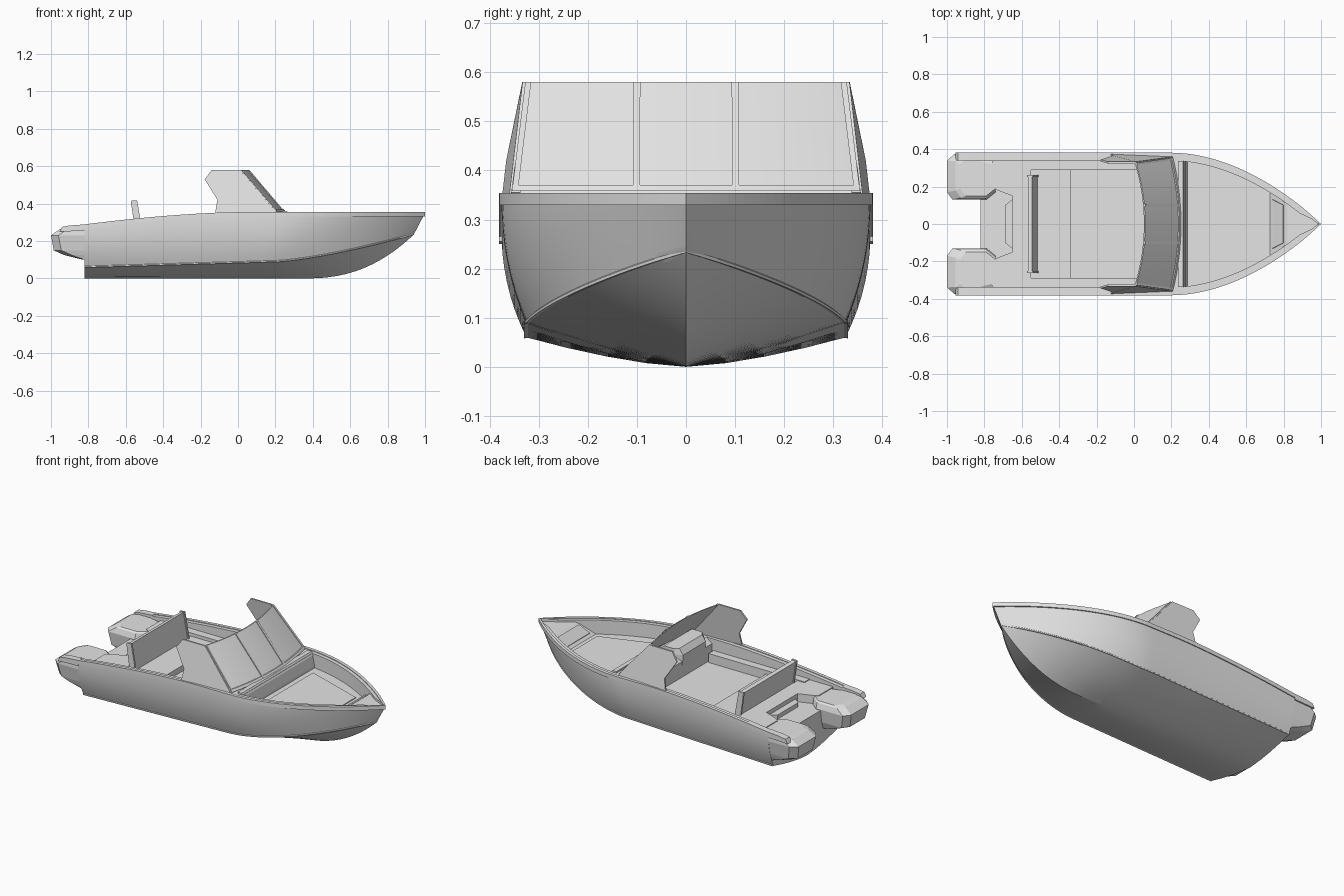
import bpy, bmesh, math

if "Cube" in bpy.data.objects:
    bpy.data.objects.remove(bpy.data.objects["Cube"])

grey = bpy.data.materials.new("light_grey")
grey.diffuse_color = (0.78, 0.78, 0.78, 1)
grey.use_nodes = True
grey.node_tree.nodes["Principled BSDF"].inputs["Base Color"].default_value = grey.diffuse_color


def loft(name, rings, caps=2, mirror=False, smooth=False):
    """Skin a list of equal-length closed point rings."""
    bm = bmesh.new()
    rows = [[bm.verts.new(p) for p in r] for r in rings]
    n = len(rows[0])
    for a, b in zip(rows, rows[1:]):
        for i in range(n):
            j = (i + 1) % n
            bm.faces.new((a[i], a[j], b[j], b[i]))
    if caps > 0:
        bm.faces.new(rows[0][::-1])
    if caps > 1:
        bm.faces.new(rows[-1])
    bmesh.ops.remove_doubles(bm, verts=bm.verts, dist=1e-5)
    bmesh.ops.recalc_face_normals(bm, faces=bm.faces)
    me = bpy.data.meshes.new(name)
    bm.to_mesh(me)
    bm.free()
    me.materials.append(grey)
    ob = bpy.data.objects.new(name, me)
    bpy.context.collection.objects.link(ob)
    if mirror:
        m = ob.modifiers.new("mirror", 'MIRROR')
        m.use_axis = (False, True, False)
    if smooth:
        bpy.ops.object.select_all(action='DESELECT')
        ob.select_set(True)
        bpy.context.view_layer.objects.active = ob
        bpy.ops.object.shade_smooth_by_angle(angle=math.radians(25))
    return ob


def plan(name, outline, z0, z1, mirror=False):
    return loft(name, [[(x, y, z) for x, y in outline] for z in (z0, z1)], mirror=mirror)


def box(name, x0, x1, y0, y1, z0, z1, mirror=False):
    return plan(name, [(x0, y0), (x1, y0), (x1, y1), (x0, y1)], z0, z1, mirror)


def side_prism(name, outline, y0, y1, mirror=False):
    return loft(name, [[(x, y, z) for x, z in outline] for y in (y0, y1)], mirror=mirror)


# Hull lines
def up(v):
    return max(0.0, min(1.0, v))

def sheer_y(x): return 0.376 * (1 - up((x - .2) / .8) ** 1.9)
def sheer_z(x): return 0.35 - 0.065 * up(-x / .82) ** 1.6
def keel_z(x): return 0.235 * up((x - .35) / .59) ** 2.4
def chine_y(x): return 0.325 * (1 - up((x - .1) / .84) ** 2.3)
def chine_z(x): return 0.06 + .03 * up((x + .82) / 1.02) + .145 * up((x - .2) / .74) ** 1.4
def inset(x): return min(.038, sheer_y(x) * .4)

N = 64
ts = [1 - (1 - i / N) ** 1.25 for i in range(N + 1)]
low = [-.82 + 1.76 * t for t in ts]     # keel and chine stations
top = [-.82 + 1.82 * t for t in ts]     # sheer stations

# Hull shell: bottom, side, gunwale, inner wall, floor and sloped bow backrest
rings = []
for xl, xs in zip(low, top):
    bow = up((xl - .2) / .74)
    fwd = up((xl + .2) / .7)
    ring = []
    for k in range(5):
        r = k / 4
        ring.append((xl, chine_y(xl) * r,
                     keel_z(xl) + (chine_z(xl) - keel_z(xl)) * r ** (1.5 - .5 * fwd)))
    for k in range(1, 9):
        s = k / 8
        e = 1 - (1 - s) ** (2.2 - 1.1 * bow)
        ring.append((xl + (xs - xl) * s, chine_y(xl) + (sheer_y(xs) - chine_y(xl)) * e,
                     chine_z(xl) + (sheer_z(xs) - chine_z(xl)) * s))
    yi = sheer_y(xs) - inset(xs)
    zf = .225 if xs < .2 else .265 + .072 * up((xs - .73) / .085)
    xf = min(xs, .985)
    ring += [(xs, yi, sheer_z(xs)), (xf, yi, zf), (xf, 0, zf)]
    rings.append(ring + [(x, -y, z) for x, y, z in ring[-2:0:-1]])
loft("hull", rings, caps=1, smooth=True)

# Rub rail around the sheer
rail = []
for x in top:
    y, z = sheer_y(x), sheer_z(x)
    o = .005 * up((1 - x) / .1)
    yi = max(y - .015, 0)
    rail.append([(x, y + o, z - .02), (x, y + o, z + .004), (x, yi, z + .004), (x, yi, z - .02)])
loft("rub_rail", rail, mirror=True)

# Chine spray rail
lip = []
for x in low:
    y, z = chine_y(x), chine_z(x)
    o = .005 * up((.94 - x) / .1)
    lip.append([(x, max(y - .01, 0), z), (x, y + o, z - .002), (x, y + o, z + .004),
                (x, y, z + .009)])
loft("chine_rail", lip, mirror=True)

# Stern sponsons either side of the motor well
spon = []
for z, back, yo, yi in ((.10, -.83, .34, .16), (.125, -.93, .351, .15), (.15, -.985, .359, .14),
                        (.23, -1.0, .374, .13), (.262, -.955, .372, .14), (.27, -.93, .355, .15)):
    spon.append([(-.74, yi + .04, z), (-.74, yo - .04, z), (-.819, yo - .02, z), (-.82, yo, z),
                 (min(back + .04, -.821), yo, z), (back, yo - .035, z),
                 (back, yi + .04, z), (back + .03, yi, z), (-.79, yi, z)])
loft("stern_sponson", spon, mirror=True)
side_prism("stern_rail", [(-.818, .255), (-.818, .289), (-.9, .283), (-.94, .276), (-.955, .25)],
           .34, .381, mirror=True)

# Aft deck with cut corners around the motor well
half = [(-.55, .338), (-.76, .338), (-.76, .2), (-.73, .18), (-.65, .15)]
plan("aft_deck", half + [(x, -y) for x, y in half[::-1]], .21, .275)
plan("motor_well_step", [(-.64, .14), (-.69, .1), (-.69, -.1), (-.64, -.14)], .21, .25)

# Cockpit ledges, seat and backrest
box("side_ledge", -.6, .05, .29, .339, .21, .28, mirror=True)
box("seat", -.56, -.34, -.3, .3, .21, .26)
side_prism("seat_back", [(-.515, .25), (-.545, .25), (-.568, .41), (-.545, .415)], -.25, .25)
side_prism("seat_back_end", [(-.51, .25), (-.55, .25), (-.573, .415), (-.54, .418)],
           .25, .262, mirror=True)

# Dash bulkhead and helm console
side_prism("dash", [(.06, .21), (.06, .32), (.1, .35), (.27, .35), (.285, .28), (.285, .21)],
           -.338, .338)
side_prism("dash_lip", [(.235, .34), (.235, .36), (.262, .36), (.275, .34)], -.338, .338)
loft("helm_console", [[(x, y, z) for x, y in ((b, -.05), (b, -.27), (.1, -.3), (f, -.3),
                                               (f, -.03), (.1, -.03))]
                      for b, f, z in ((.06, .22, .28), (.055, .21, .36), (.08, .17, .395))])

# Windshield: curved front sheet
def shield(u, v, d=0.0):
    return (.25 - .045 * u * u + v * (-.19 - .005 * u * u) - .75 * d, u * (.356 - .028 * v),
            .355 + .225 * v - .65 * d * (1 - v))

cols = [-1 + i / 12 for i in range(25)]
loft("windshield", [[shield(u, 0), shield(u, 1), shield(u, 1, .009), shield(u, 0, .009)]
                    for u in cols], smooth=True)


def bar(name, pts, w, d, mirror=False):
    """Flat frame strip lying on the windshield; w is its half width direction."""
    r = []
    for p in pts:
        r.append([(p[0] + a * w[0] + b * d, p[1] + a * w[1], p[2] + a * w[2])
                  for a, b in ((-1, -1), (1, -1), (1, 1), (-1, 1))])
    return loft(name, r, mirror=mirror)

bar("windshield_post", [shield(.285, .04), shield(.305, 1)], (0, .007, 0), .006, True)
bar("windshield_edge", [shield(.98, .04), shield(.98, 1)], (0, .006, 0), .006, True)
bar("windshield_sill", [shield(u, .04) for u in cols], (.005, 0, -.006), .006)

# Windshield side wings leaning inward, meeting the sheet edge
wing = [(.205, .35), (.01, .58), (-.14, .58), (-.178, .53), (-.11, .42), (-.125, .335)]
def lean(x, z):
    return .354 + .016 * up((.2 - x) / .3) * up((.6 - z) / .2) - .028 * up((z - .355) / .225)
loft("windshield_wing", [[(x, lean(x, z) + o, z) for x, z in wing] for o in (-.004, .006)],
     mirror=True)

# Foredeck panel and bow backrest pad
plan("foredeck_panel", [(.32, -.27), (.7, -.14), (.7, .14), (.32, .27)], .26, .27)
loft("bow_backrest_pad", [[(.745, y, .276), (.8, y * .78, .324), (.796, y * .78, .331),
                           (.741, y, .283)] for y in (-.13, .13)])
